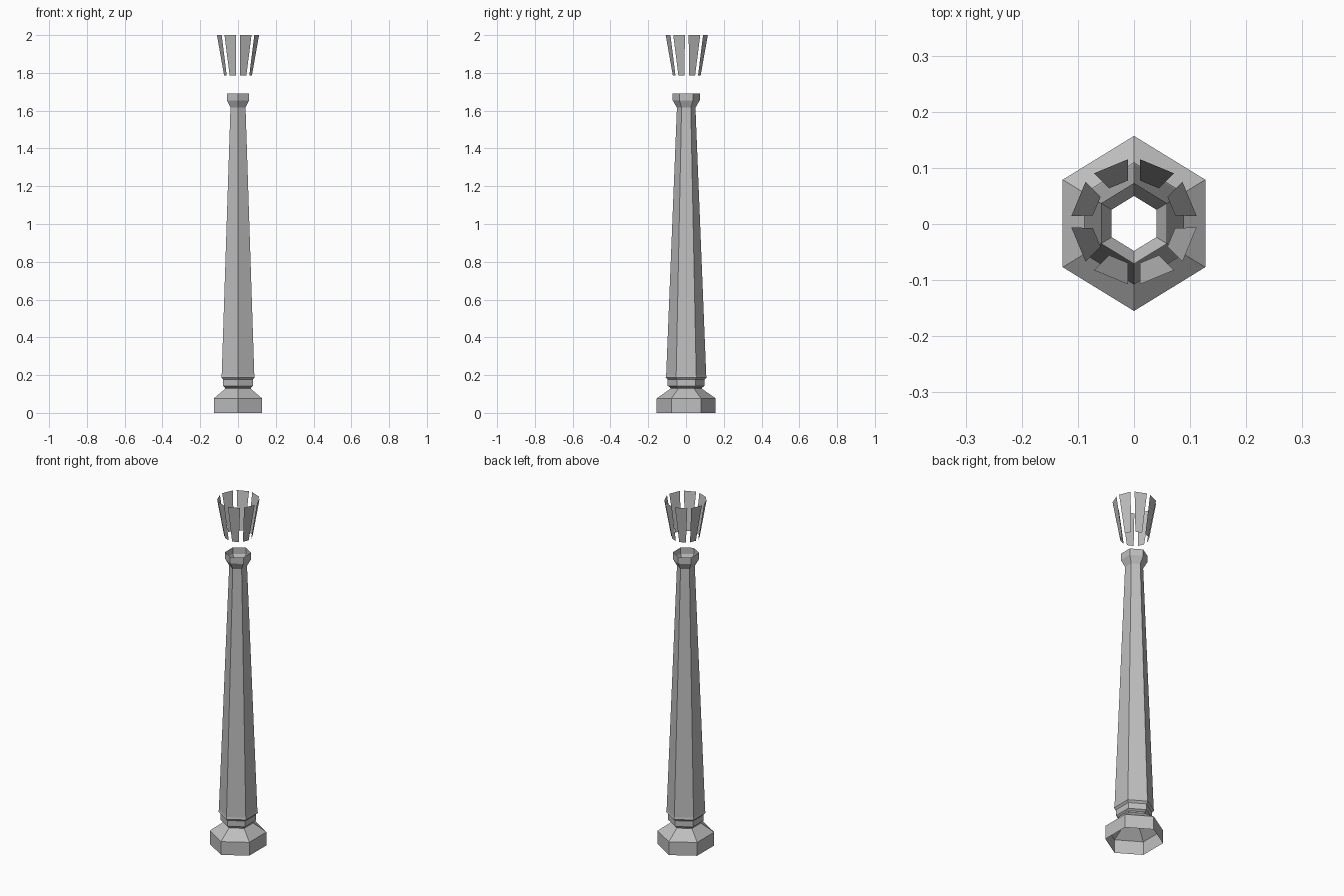
import bpy, bmesh, math
from mathutils import Matrix, Vector

if "Cube" in bpy.data.objects:
    bpy.data.objects.remove(bpy.data.objects["Cube"])

grey = bpy.data.materials.new("stone grey")
grey.diffuse_color = (0.52, 0.52, 0.52, 1)
grey.use_nodes = True
grey.node_tree.nodes["Principled BSDF"].inputs["Base Color"].default_value = grey.diffuse_color


def finish(name, bm):
    me = bpy.data.meshes.new(name)
    bm.to_mesh(me)
    bm.free()
    me.materials.append(grey)
    ob = bpy.data.objects.new(name, me)
    bpy.context.collection.objects.link(ob)
    return ob


def hex_shell(name, profile):
    """Open six-sided shell; profile is (corner radius, height), bottom to top."""
    bm = bmesh.new()
    rings = []
    for r, z in profile:
        ring = []
        for i in range(6):
            a = math.radians(90 + 60 * i)
            ring.append(bm.verts.new((0.94 * r * math.cos(a), r * math.sin(a) + 0.001, z)))
        rings.append(ring)
    for lo, hi in zip(rings, rings[1:]):
        for i in range(6):
            j = (i + 1) % 6
            bm.faces.new((lo[i], lo[j], hi[j], hi[i]))
    return finish(name, bm)


# Foot, collar, tapered shaft and flared capital
hex_shell("foot", [(0.156, 0), (0.156, 0.077), (0.083, 0.128)])
hex_shell("collar", [(0.083, 0.128), (0.085, 0.135), (0.098, 0.143),
                     (0.098, 0.177), (0.109, 0.188)])
hex_shell("shaft", [(0.109, 0.188), (0.106, 0.2), (0.049, 1.616)])
hex_shell("capital", [(0.049, 1.616), (0.072, 1.655), (0.072, 1.692)])

# Lantern: eight separate outward-leaning panes
bm = bmesh.new()
for k in range(8):
    turn = Matrix.Rotation(math.radians(22.5 + 45 * k), 3, 'Z')
    pts = [(0.072, -0.018, 1.785), (0.072, 0.018, 1.785),
           (0.107, 0.033, 2.0), (0.107, -0.033, 2.0)]
    bm.faces.new([bm.verts.new(turn @ Vector(p) + Vector((0, 0.004, 0))) for p in pts])
finish("lantern_panes", bm)
